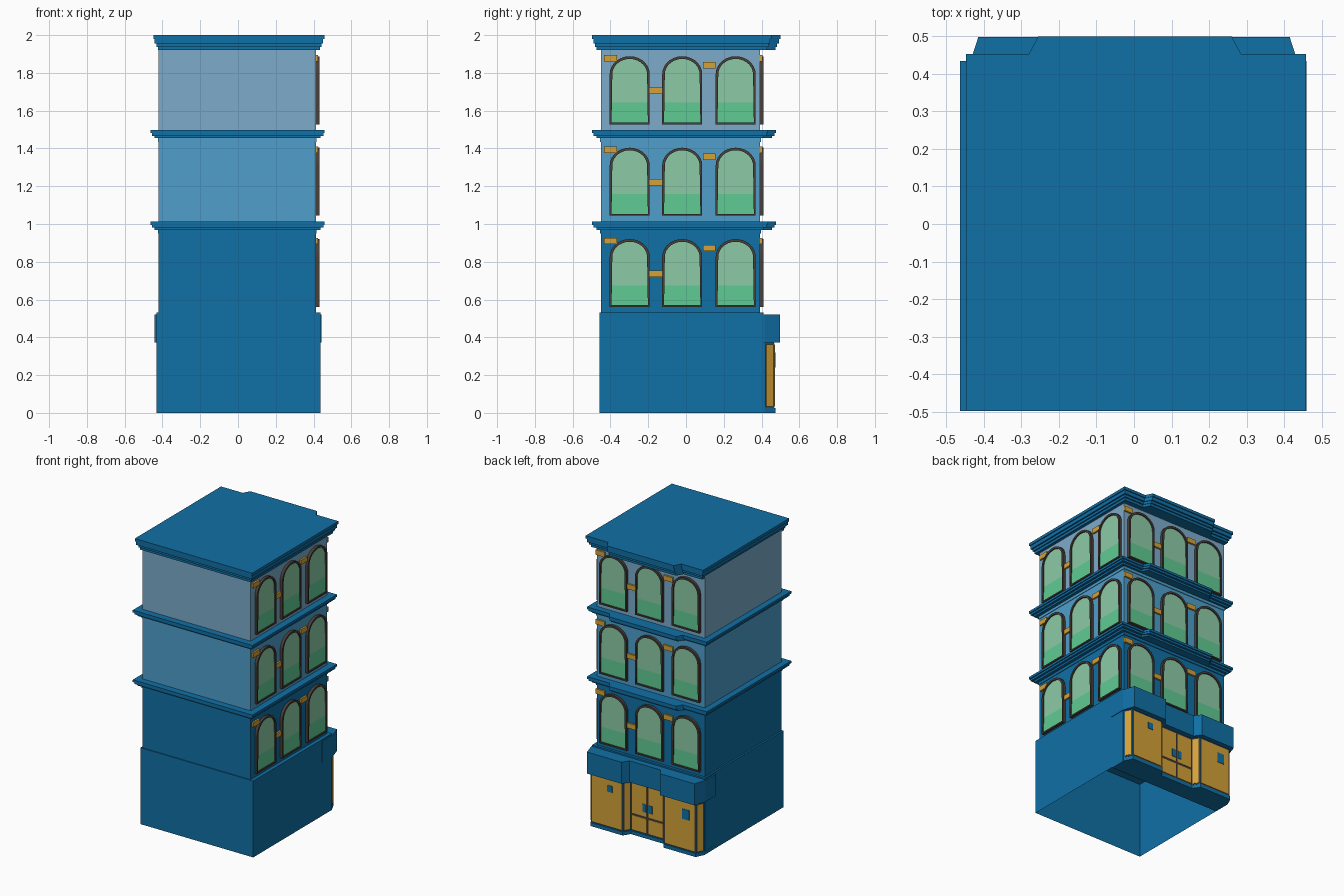
import bpy, bmesh, math
from mathutils import Vector, Matrix

cube = bpy.data.objects.get("Cube")
if cube:
    bpy.data.objects.remove(cube)


def material(name, *rgb):
    m = bpy.data.materials.new(name)
    m.use_nodes = True
    m.diffuse_color = (*rgb, 1)
    m.node_tree.nodes["Principled BSDF"].inputs["Base Color"].default_value = (*rgb, 1)
    return m


BLUE = material("deep blue", .005, .16, .38)
MID = material("sky blue", .077, .345, .6)
PALE = material("pale blue", .2, .41, .6)
LIGHT_GLASS = material("light green glass", .265, .6, .38)
DARK_GLASS = material("green glass", .115, .6, .295)
BROWN = material("dark brown", .065, .05, .042)
YELLOW = material("ochre", .66, .36, .04)


def finish(name, bm, *mats, matrix=None):
    bmesh.ops.recalc_face_normals(bm, faces=bm.faces)
    mesh = bpy.data.meshes.new(name)
    bm.to_mesh(mesh)
    bm.free()
    for m in mats:
        mesh.materials.append(m)
    ob = bpy.data.objects.new(name, mesh)
    bpy.context.collection.objects.link(ob)
    if matrix:
        ob.matrix_world = matrix
    return ob


def prism(name, plan, z0, z1, mat, open_bottom=False):
    """Vertical extrusion of a floor plan."""
    bm = bmesh.new()
    base = bm.faces.new([bm.verts.new((x, y, z0)) for x, y in plan])
    ext = bmesh.ops.extrude_face_region(bm, geom=[base], use_keep_orig=not open_bottom)
    top = [v for v in ext["geom"] if isinstance(v, bmesh.types.BMVert)]
    bmesh.ops.translate(bm, verts=top, vec=(0, 0, z1 - z0))
    if open_bottom:
        bmesh.ops.delete(bm, geom=[f for f in bm.faces if all(v.co.z < z0 + .001 for v in f.verts)],
                         context="FACES_ONLY")
    return finish(name, bm, mat)


def rect(x0, x1, y0, y1):
    return [(x0, y0), (x1, y0), (x1, y1), (x0, y1)]


def bay_plan(x0, x1, y0, y1, bay, i):
    """Rectangle with a splayed bay on the back, inset by i."""
    return [(x0 + i, y0 + i), (x1 - i, y0 + i), (x1 - i, y1 - i), (.285, y1 - i), (.26, bay - i),
            (-.255, bay - i), (-.28, y1 - i), (x0 + i, y1 - i)]


def wall_frame(p, u):
    """Local x runs along the wall, local -y points out of it."""
    u = Vector((*u, 0)).normalized()
    n = u.cross(Vector((0, 0, 1)))
    m = Matrix((u, -n, (0, 0, 1))).transposed().to_4x4()
    m.translation = (*p, 0)
    return m


def plate(name, frame, u0, u1, z0, z1, depth, mat):
    bm = bmesh.new()
    size = (u1 - u0, depth, z1 - z0)
    bmesh.ops.create_cube(bm, size=1, matrix=Matrix.LocRotScale(
        Vector(((u0 + u1) / 2, -depth / 2, (z0 + z1) / 2)), None, Vector(size)))
    return finish(name, bm, mat, matrix=frame)


def window(name, frame, u, z, w=.106, spring=.265, rise=.095, steps=14):
    """Arched frame with a recessed, two-tone pane."""
    pts = [(u - w, z), (u + w, z)]
    for k in range(steps + 1):
        a = math.pi * k / steps
        pts.append((u + w * math.cos(a), z + spring + rise * math.sin(a)))
    bm = bmesh.new()
    face = bm.faces.new([bm.verts.new((x, 0, h)) for x, h in pts])
    ext = bmesh.ops.extrude_face_region(bm, geom=[face])["geom"]
    front = next(g for g in ext if isinstance(g, bmesh.types.BMFace))
    bmesh.ops.translate(bm, verts=front.verts[:], vec=(0, -.019, 0))
    bmesh.ops.inset_region(bm, faces=[front], thickness=.014)
    ext = bmesh.ops.extrude_face_region(bm, geom=[front])["geom"]
    bmesh.ops.delete(bm, geom=[front], context="FACES_ONLY") if front.is_valid else None
    pane = next(g for g in ext if isinstance(g, bmesh.types.BMFace))
    bmesh.ops.translate(bm, verts=pane.verts[:], vec=(0, .008, 0))
    level = z + .115
    bmesh.ops.bisect_plane(bm, geom=[pane, *pane.edges, *pane.verts],
                           plane_co=(0, 0, level), plane_no=(0, 0, 1))
    for f in bm.faces:
        if all(abs(v.co.y + .011) < .001 for v in f.verts):
            f.material_index = 1 if f.calc_center_median().z > level else 2
    return finish(name, bm, BROWN, LIGHT_GLASS, DARK_GLASS, matrix=frame)


# Ground floor and storeys
prism("ground_floor", rect(-.432, .437, -.457, .41), 0, .532, BLUE, open_bottom=True)
facades = {"side": wall_frame((.412, -.02), (0, 1)), "back": wall_frame((0, .392), (-1, 0))}
for n, (z0, z1, mat) in enumerate([(.53, 1, BLUE), (1, 1.485, MID), (1.485, 1.97, PALE)]):
    prism(f"storey_{n + 1}", rect(-.42, .412, -.45, .392), z0, z1, mat)
    prism(f"storey_band_{n + 1}", rect(-.424, .416, -.454, .397), z1 - .05, z1 - .02, mat)
    sill = .56 + n * .484
    for side, frame in facades.items():
        for k, u in enumerate((-.278, 0, .283)):
            window(f"{side}_window_{n + 1}_{k + 1}", frame, u, sill)
        for k, (u, dz) in enumerate([(-.38, .35), (-.142, .177), (.143, .313)]):
            plate(f"{side}_ornament_{n + 1}_{k + 1}", frame, u - .034, u + .034,
                  sill + dz - .017, sill + dz + .017, .012, YELLOW)

# Stepped ledges between storeys
for n, top in enumerate((1.012, 1.497)):
    for t, (a, b, i) in enumerate([(.016, 0, 0), (.03, .016, .007), (.043, .03, .022)]):
        prism(f"ledge_{n + 1}_tier_{t + 1}", bay_plan(-.463, .459, -.497, .434, .476, i),
              top - a, top - b, BLUE)

# Roof cornice
for t, (a, b, i) in enumerate([(.02, 0, 0), (.045, .02, .006), (.062, .045, .016), (.08, .062, .024)]):
    prism(f"roof_tier_{t + 1}", bay_plan(-.447, .457, -.497, .452, .499, i), 2 - a, 2 - b, BLUE)


# Shop front with two bays and a recessed entrance
def shop_plan(d):
    half = [(.43 + d / 3, .30), (.43 + d / 3, .415), (.403 + d / 3, .465 + d),
            (.16 - d / 3, .465 + d), (.13 - d / 3, .418 + d)]
    return half + [(-x, y) for x, y in reversed(half)]


prism("shop_body", shop_plan(0), 0, .38, BLUE)
prism("shop_plinth", shop_plan(.008), 0, .025, BLUE)
prism("shop_fascia", shop_plan(.033), .372, .522, BLUE)

plan = shop_plan(0)
names = ["left_corner", "left_display", "left_return", "entrance",
         "right_return", "right_display", "right_corner"]
walls = {}
for name, p, q in zip(names, plan[1:], plan[2:]):
    p, q = Vector(p), Vector(q)
    length = (q - p).length
    frame = wall_frame(p, q - p)
    walls[name] = frame, length
    plate(name + "_trim", frame, .003, length - .003, .028, .368, .003, BROWN)
    if name != "entrance":
        plate(name + "_panel", frame, .009, length - .009, .036, .36, .006, YELLOW)

# Double doors
frame, length = walls["entrance"]
mid = length / 2
for s, side in ((-1, "left"), (1, "right")):
    a, b = sorted((mid + s * .007, mid + s * (mid - .01)))
    plate(side + "_door_upper_panel", frame, a, b, .15, .358, .006, YELLOW)
    plate(side + "_door_lower_panel", frame, a, b, .036, .135, .006, YELLOW)
    a, b = sorted((mid + s * .008, mid + s * .038))
    plate(side + "_door_plate", frame, a, b, .18, .235, .009, BLUE)

# Small notices on the display panels
frame, length = walls["left_display"]
plate("left_notice", frame, .125, .165, .275, .32, .009, BLUE)
frame, length = walls["right_display"]
plate("right_notice", frame, .14, .195, .24, .31, .009, BLUE)
